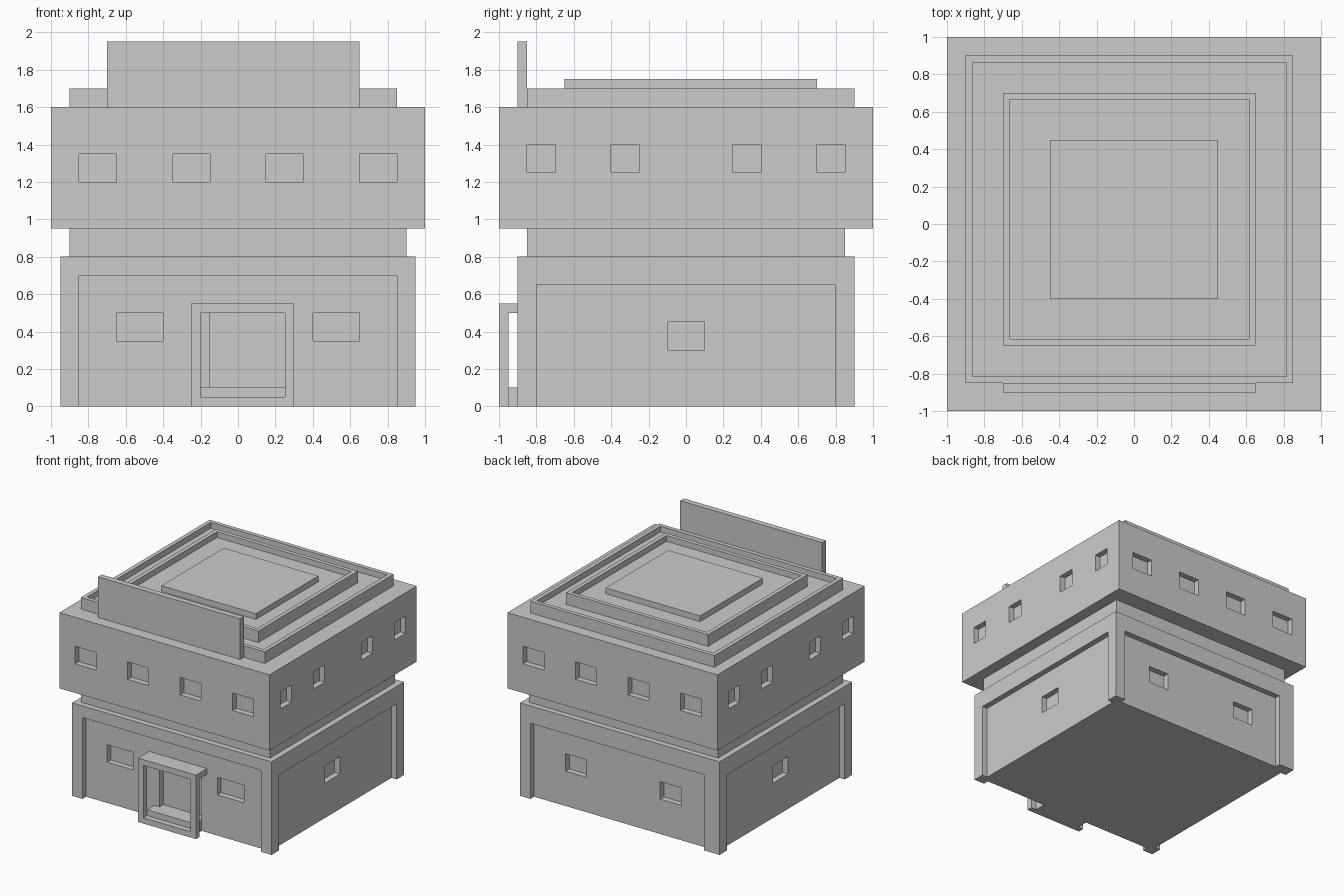
import bpy, bmesh

if "Cube" in bpy.data.objects:
    bpy.data.objects.remove(bpy.data.objects["Cube"])


def add_box(bm, x0, x1, y0, y1, z0, z1):
    verts = bmesh.ops.create_cube(bm, size=1)["verts"]
    for v in verts:
        v.co = (x1 if v.co.x > 0 else x0,
                y1 if v.co.y > 0 else y0,
                z1 if v.co.z > 0 else z0)
    return verts


def boxes(name, *dims, sink=0):
    """One object from boxes; sink hollows the top into a shallow tray."""
    bm = bmesh.new()
    for d in dims:
        add_box(bm, *d)
    bmesh.ops.recalc_face_normals(bm, faces=bm.faces)
    if sink:
        top = max(bm.faces, key=lambda f: f.calc_center_median().z)
        bmesh.ops.inset_region(bm, faces=[top], thickness=0.05)
        floor = bmesh.ops.extrude_discrete_faces(bm, faces=[top])["faces"][0]
        for v in floor.verts:
            v.co.z -= sink
    mesh = bpy.data.meshes.new(name)
    bm.to_mesh(mesh)
    bm.free()
    obj = bpy.data.objects.new(name, mesh)
    bpy.context.collection.objects.link(obj)
    return obj


def cut(obj, dims):
    """Subtract a set of separate boxes and bake the result."""
    cutter = boxes("cutter", *dims)
    cutter.hide_render = True
    mod = obj.modifiers.new("cut", "BOOLEAN")
    mod.object, mod.operation, mod.solver = cutter, "DIFFERENCE", "EXACT"
    bpy.context.view_layer.update()
    dg = bpy.context.evaluated_depsgraph_get()
    mesh = bpy.data.meshes.new_from_object(obj.evaluated_get(dg))
    obj.modifiers.clear()
    obj.data = mesh
    bpy.data.objects.remove(cutter)


# Ground floor: wall panels sunk between corner posts
ground = boxes("ground_floor", (-.95, .95, -.9, .9, 0, .8))
cut(ground, [(-.85, .85, -1, -.85, -.1, .7),
             (-.8, .85, .85, 1, -.1, .65),
             (.9, 1.05, -.8, .8, -.1, .65),
             (-1.05, -.9, -.8, .8, -.1, .65)])

# Ground floor windows and doorway
cut(ground, [(-.65, -.4, -.88, -.8, .35, .5),
             (.4, .65, -.88, -.8, .35, .5),
             (-.15, .25, -.88, -.8, .1, .5),
             (-.55, -.35, .8, .88, .3, .45),
             (.35, .55, .8, .88, .3, .45),
             (.85, .93, -.1, .1, .3, .45),
             (-.93, -.85, -.1, .1, .3, .45)])

# Recessed band between floors
boxes("neck", (-.9, .9, -.85, .85, .8, .95))

# Upper floor with four windows on each side
upper = boxes("upper_floor", (-1, 1, -1, 1, .95, 1.6))
wins = []
for s in (-1, 1):
    lo, hi = sorted((s * .95, s * 1.05))
    for a, b in ((-.85, -.65), (-.35, -.15), (.15, .35), (.65, .85)):
        wins.append((a, b, lo, hi, 1.2, 1.35))
    for a, b in ((-.85, -.7), (-.4, -.25), (.25, .4), (.7, .85)):
        wins.append((lo, hi, a, b, 1.25, 1.4))
cut(upper, wins)

# Stepped roof trays, centre slab and front sign board
boxes("roof_lower_tray", (-.9, .85, -.85, .9, 1.6, 1.7), sink=.05)
boxes("roof_upper_tray", (-.7, .65, -.65, .7, 1.65, 1.75), sink=.05)
boxes("roof_centre_slab", (-.45, .45, -.4, .45, 1.7, 1.75))
boxes("sign_board", (-.7, .65, -.9, -.85, 1.6, 1.95))

# Entrance porch: canopy, frame bars and step
boxes("porch_canopy", (-.25, .3, -1, -.85, .5, .55))
boxes("porch_frame", (-.25, -.2, -1, -.95, 0, .5),
      (.25, .3, -1, -.95, 0, .5), (-.2, .25, -1, -.95, 0, .05))
boxes("porch_step", (-.2, .25, -.95, -.85, 0, .1))
